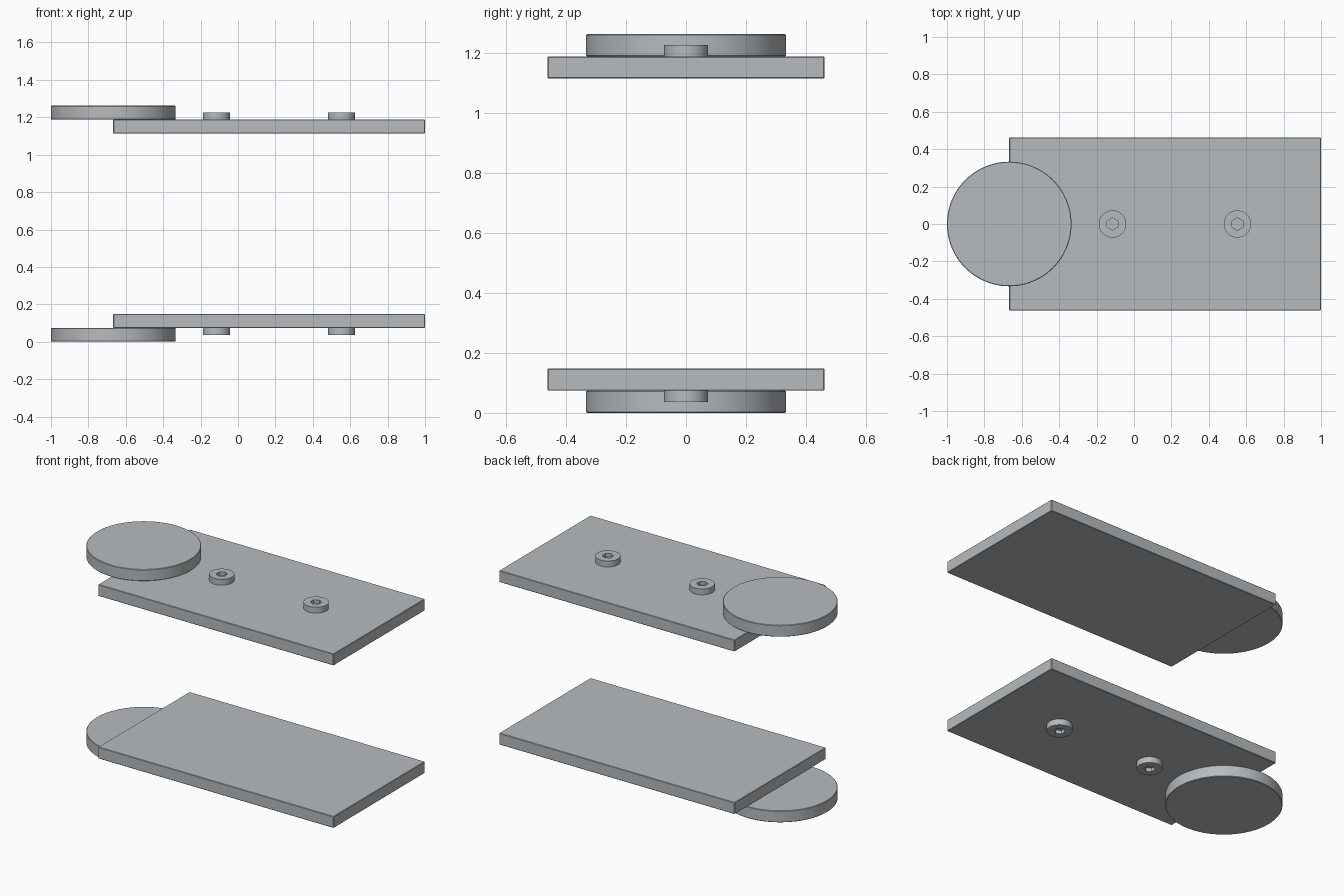
import bpy, bmesh, math

if "Cube" in bpy.data.objects:
    bpy.data.objects.remove(bpy.data.objects["Cube"])

H = 1.262          # overall height
T = 0.074          # plate and disc thickness
SCREW_H = 0.038    # screw head height
SEG = 96

steel = bpy.data.materials.new("light_grey_metal")
steel.diffuse_color = (0.47, 0.50, 0.52, 1)
steel.use_nodes = True
steel.node_tree.nodes["Principled BSDF"].inputs["Base Color"].default_value = steel.diffuse_color


def finish(name, bm, flip, smooth=True):
    # Bottom parts are the top parts reflected in the mid-height plane
    if flip:
        for v in bm.verts:
            v.co.z = H - v.co.z
    bmesh.ops.recalc_face_normals(bm, faces=bm.faces)
    me = bpy.data.meshes.new(name)
    bm.to_mesh(me)
    bm.free()
    me.materials.append(steel)
    ob = bpy.data.objects.new(name, me)
    bpy.context.collection.objects.link(ob)
    if smooth:
        bpy.context.view_layer.objects.active = ob
        ob.select_set(True)
        bpy.ops.object.shade_smooth_by_angle(angle=math.radians(30))
        ob.select_set(False)


def circle(r):
    return lambda a: r


def hexagon(r):
    # Hexagon with corners along y
    k = math.pi / 3
    return lambda a: r * math.cos(k / 2) / math.cos((a % k) - k / 2)


def stack(cx, rings):
    # Skin a closed solid through (radius function, z) rings
    bm = bmesh.new()
    loops = []
    for rad, z in rings:
        loop = []
        for i in range(SEG):
            a = 2 * math.pi * i / SEG
            r = rad(a)
            loop.append(bm.verts.new((cx + r * math.sin(a), r * math.cos(a), z)))
        loops.append(loop)
    for lo, hi in zip(loops, loops[1:]):
        for i in range(SEG):
            j = (i + 1) % SEG
            bm.faces.new((lo[i], lo[j], hi[j], hi[i]))
    bm.faces.new(loops[0])
    bm.faces.new(loops[-1])
    return bm


PLATE_TOP = H - T
B = 0.003  # tiny edge chamfer
for side, flip in (("upper", False), ("lower", True)):
    # Rectangular plate
    bm = bmesh.new()
    bmesh.ops.create_cube(bm, size=1)
    for v in bm.verts:
        v.co.x = 0.1665 + v.co.x * 1.667
        v.co.y *= 0.924
        v.co.z = PLATE_TOP - T / 2 + v.co.z * T
    bmesh.ops.bevel(bm, geom=bm.edges[:], offset=B, segments=1, affect='EDGES')
    finish(side + "_plate", bm, flip, smooth=False)

    # Round disc overhanging the plate end
    finish(side + "_disc", stack(-0.667, [
        (circle(0.333 - B), PLATE_TOP), (circle(0.333), PLATE_TOP + B),
        (circle(0.333), H - B), (circle(0.333 - B), H)]), flip)

    # Screw heads with hexagonal sockets
    for n, x in enumerate((-0.115, 0.553), 1):
        top = PLATE_TOP + SCREW_H
        finish(f"{side}_screw_head_{n}", stack(x, [
            (circle(0.073), PLATE_TOP), (circle(0.073), top),
            (hexagon(0.033), top), (hexagon(0.033), top - 0.022)]), flip)
